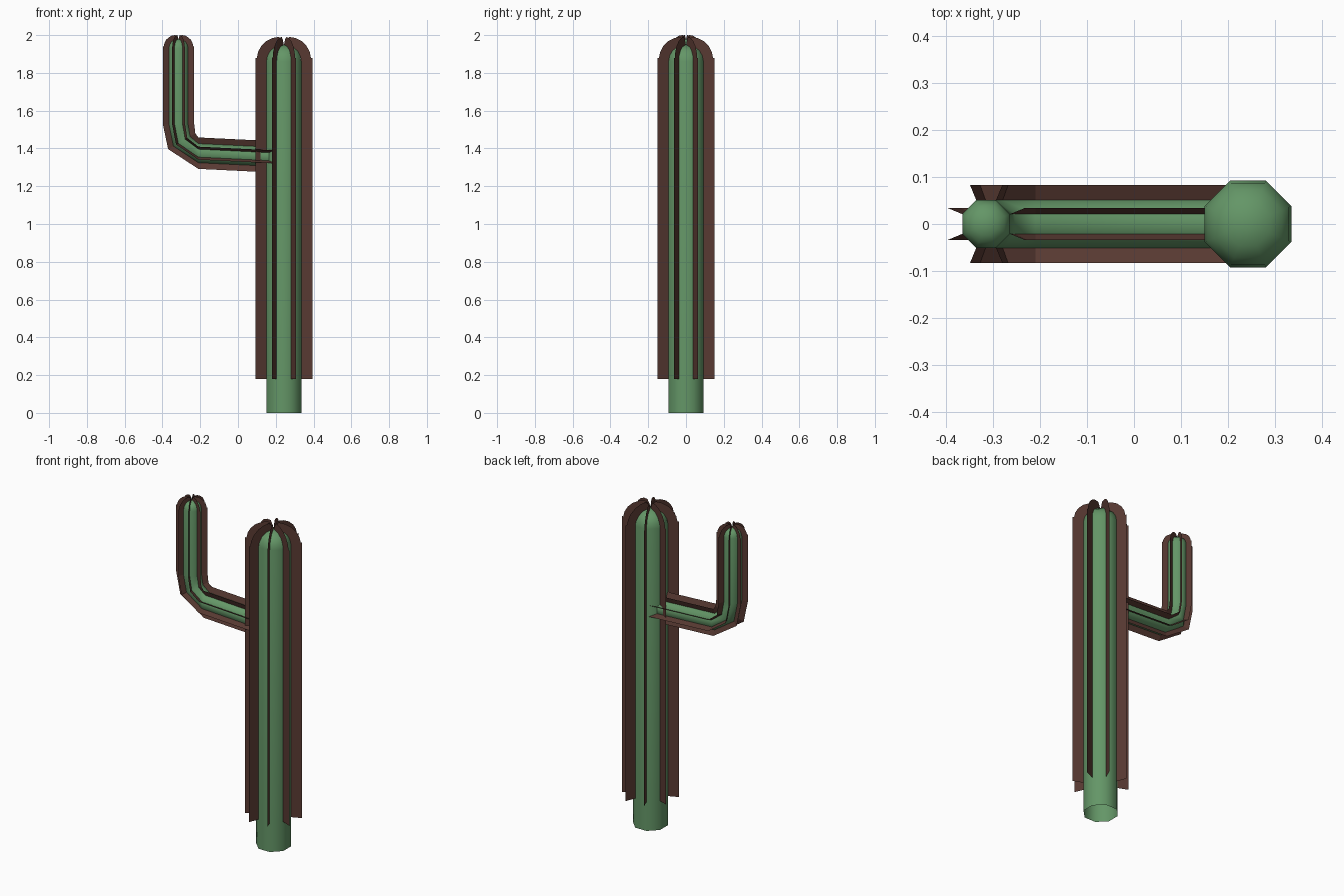
import bpy, bmesh, math
from mathutils import Vector

if "Cube" in bpy.data.objects:
    bpy.data.objects.remove(bpy.data.objects["Cube"])


def material(name, rgb):
    m = bpy.data.materials.new(name)
    m.diffuse_color = (*rgb, 1)
    m.use_nodes = True
    m.node_tree.nodes["Principled BSDF"].inputs["Base Color"].default_value = m.diffuse_color
    return m


GREEN = material("cactus green", (0.127, 0.305, 0.135))
BROWN = material("spine brown", (0.098, 0.042, 0.032))
ANGLES = [math.radians(22.5 + 45 * k) for k in range(8)]


def finish(name, bm, mat, smooth):
    me = bpy.data.meshes.new(name)
    bm.to_mesh(me)
    bm.free()
    me.materials.append(mat)
    for p in me.polygons:
        p.use_smooth = smooth
    bpy.context.collection.objects.link(bpy.data.objects.new(name, me))


def point(station, angle, r):
    # station = x, z, tilt of the cross-section in the xz plane (degrees)
    x, z, tilt = station
    t = math.radians(tilt)
    c = r * math.cos(angle)
    return Vector((x + c * math.cos(t), r * math.sin(angle), z + c * math.sin(t)))


def stem(name, path, r, dome):
    # eight-sided open tube along the path, closed by a rounded dome
    bm = bmesh.new()
    x = path[-1][0]
    rings = [(s, r) for s in path] + [((x, z, 0), rr) for rr, z in dome[:-1]]
    loops = [[bm.verts.new(point(s, a, rr)) for a in ANGLES] for s, rr in rings]
    for lo, hi in zip(loops, loops[1:]):
        for k in range(8):
            j = (k + 1) % 8
            bm.faces.new((lo[k], lo[j], hi[j], hi[k]))
    tip = bm.verts.new((x, 0, dome[-1][1]))
    for k in range(8):
        bm.faces.new((loops[-1][k], loops[-1][(k + 1) % 8], tip))
    bmesh.ops.recalc_face_normals(bm, faces=bm.faces)
    finish(name, bm, GREEN, True)


def fins(name, path, r_in, r_out, cap):
    # flat spine ribs on every corner, rounded over the top
    bm = bmesh.new()
    x, z, _ = path[-1]
    for a in ANGLES:
        pairs = [[bm.verts.new(point(s, a, r)) for r in (r_in, r_out)] for s in path]
        for (i0, o0), (i1, o1) in zip(pairs, pairs[1:]):
            bm.faces.new((i0, o0, o1, i1))
        top = [(r_in * 0.6, z)] + cap
        verts = [bm.verts.new(point((x, zz, 0), a, rr)) for rr, zz in top]
        bm.faces.new(verts)
    finish(name, bm, BROWN, False)


# trunk
TX = 0.243
stem("trunk", [(TX, 0, 0), (TX, 0.18, 0), (TX, 1.86, 0)], 0.1,
     [(0.094, 1.89), (0.078, 1.917), (0.05, 1.938), (0, 1.95)])
fins("trunk_spines", [(TX, 0.18, 0), (TX, 1.88, 0)], 0.098, 0.164,
     [(0.155, 1.88), (0.148, 1.911), (0.13, 1.942), (0.102, 1.968),
      (0.065, 1.985), (0.03, 1.99), (0.015, 1.975), (0, 1.945)])

# bent side arm
AX = -0.315
ARM = [(0.2, 1.355, 90), (-0.21, 1.375, 90), (-0.298, 1.438, 30), (AX, 1.53, 0)]
stem("arm", ARM + [(AX, 1.93, 0)], 0.055,
     [(0.051, 1.948), (0.042, 1.963), (0.026, 1.974), (0, 1.98)])
fins("arm_spines", ARM + [(AX, 1.94, 0)], 0.053, 0.09,
     [(0.085, 1.94), (0.081, 1.957), (0.071, 1.975), (0.055, 1.989),
      (0.036, 1.998), (0.018, 2.0), (0.008, 1.992), (0, 1.976)])
